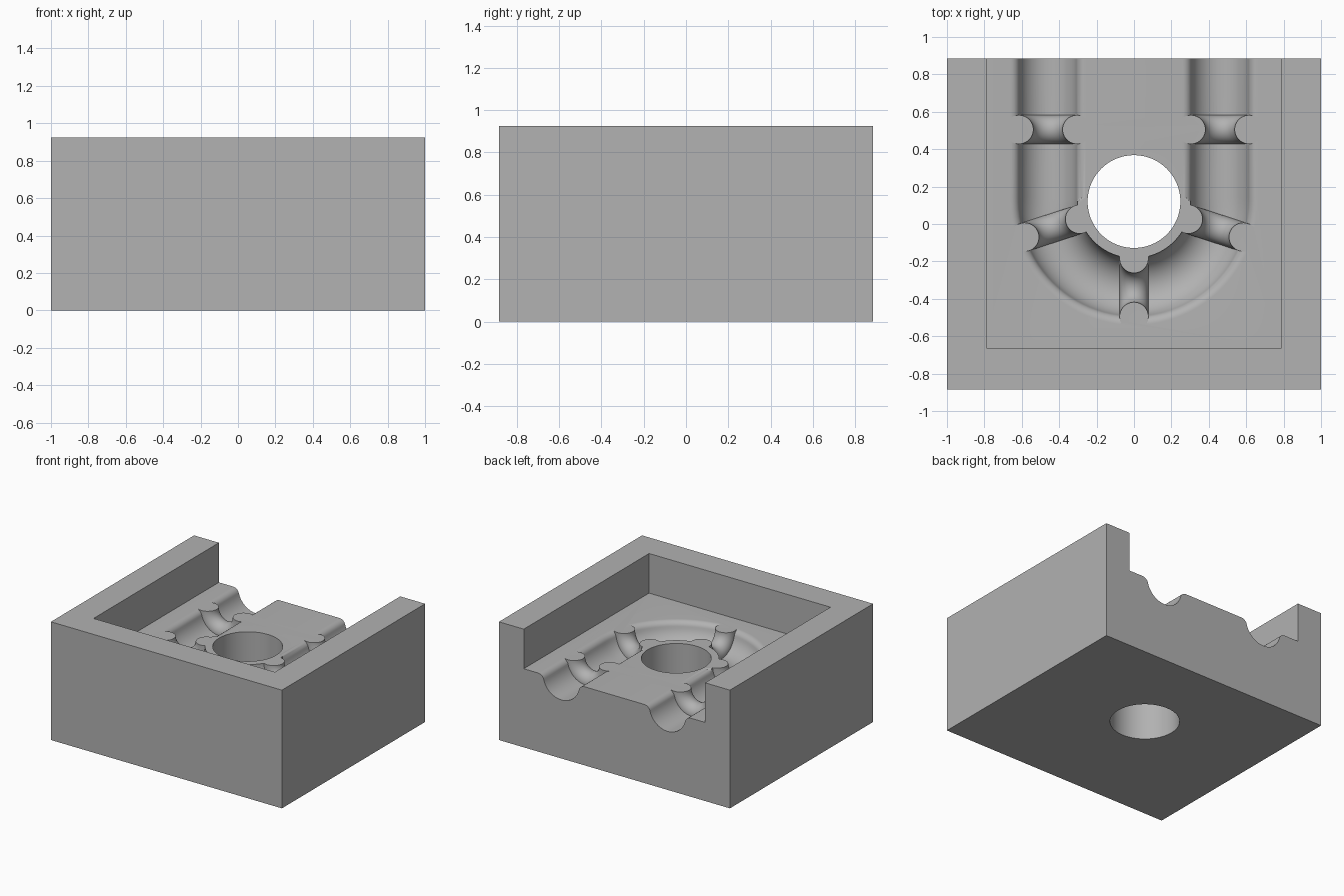
import bpy, bmesh, math
from mathutils import Matrix, Vector

if "Cube" in bpy.data.objects:
    bpy.data.objects.remove(bpy.data.objects["Cube"])

HEIGHT, FLOOR = 0.925, 0.615      # block top and recess floor
HALF_Y = 0.885
CY = 0.12                         # centre of the bore and the bend
BEND = 0.46                       # centreline radius of the channel
R, FILLET = 0.157, 0.05           # channel radius and rounded shoulder
RING, TUBE = 0.155, 0.077         # rib ring radius and thickness

grey = bpy.data.materials.new("plain grey")
grey.use_nodes = True
colour = (0.445, 0.445, 0.445, 1)
grey.diffuse_color = colour
grey.node_tree.nodes["Principled BSDF"].inputs["Base Color"].default_value = colour


def make_object(name, bm, helper=True):
    bmesh.ops.recalc_face_normals(bm, faces=bm.faces)
    mesh = bpy.data.meshes.new(name)
    bm.to_mesh(mesh)
    bm.free()
    obj = bpy.data.objects.new(name, mesh)
    bpy.context.collection.objects.link(obj)
    mesh.materials.append(grey)
    obj.hide_render = helper
    return obj


def box(name, low, high, helper=True):
    bm = bmesh.new()
    low, high = Vector(low), Vector(high)
    size = Matrix.Diagonal((high - low).to_4d())
    bmesh.ops.create_cube(bm, size=1, matrix=Matrix.Translation((low + high) / 2) @ size)
    return make_object(name, bm, helper)


def loft(bm, rings):
    rows = [[bm.verts.new(p) for p in ring] for ring in rings]
    n = len(rows[0])
    for a, b in zip(rows, rows[1:]):
        for i in range(n):
            j = (i + 1) % n
            bm.faces.new((a[i], a[j], b[j], b[i]))
    bm.faces.new(rows[0])
    bm.faces.new(rows[-1])


def cut(target, cutter):
    mod = target.modifiers.new("cut " + cutter.name, "BOOLEAN")
    mod.operation, mod.solver, mod.object = "DIFFERENCE", "EXACT", cutter
    bpy.context.view_layer.objects.active = target
    bpy.ops.object.modifier_apply(modifier=mod.name)


def half_profile():
    # From the channel bottom, out around the bowl, over the shoulder, and up
    steep = math.acos(FILLET / (R + FILLET))
    reach = math.sqrt((R + FILLET) ** 2 - FILLET ** 2)
    pts = [(R * math.sin(steep * i / 14), -R * math.cos(steep * i / 14)) for i in range(15)]
    for i in range(1, 9):
        t = steep * (1 - i / 8)
        pts.append((reach - FILLET * math.sin(t), -FILLET + FILLET * math.cos(t)))
    return pts + [(reach, 0.1)]


def section(rounded_inside):
    outer = half_profile()
    inner = outer[1:]
    if not rounded_inside:
        inner = [(math.sqrt(R * R - min(h, 0) ** 2), h) for u, h in inner]
    return [(-u, h) for u, h in reversed(inner)] + outer


def place(prof, x, y, direction):
    return [(x + u * direction[0], y + u * direction[1], FLOOR + h) for u, h in prof]


# Channel cutter: straight leg, half-circle bend, straight leg
straight, bend = section(True), section(False)
rings = [place(straight, BEND, y, (1, 0)) for y in (1.0, CY + 0.02)]
for i in range(49):
    a = -math.pi * i / 48
    d = (math.cos(a), math.sin(a))
    rings.append(place(bend, BEND * d[0], CY + BEND * d[1], d))
rings += [place(straight, -BEND, y, (-1, 0)) for y in (CY + 0.02, 1.0)]
bm = bmesh.new()
loft(bm, rings)
channel = make_object("channel_cutter", bm)

# Ring ribs standing across the channel
spots = [(x, 0.505, 0) for x in (-BEND, BEND)]
for deg in (-18, -90, -162):
    a = math.radians(deg)
    spots.append((BEND * math.cos(a), CY + BEND * math.sin(a), a))
for x, y, turn in spots:
    bpy.ops.mesh.primitive_torus_add(
        major_radius=RING, minor_radius=TUBE, major_segments=64, minor_segments=40,
        location=(x, y, FLOOR), rotation=(math.pi / 2, 0, turn))
    rib = bpy.context.object
    rib.name = "rib_shape"
    rib.hide_render = True
    cut(channel, rib)
    bpy.data.objects.remove(rib)

# Block with open-backed recess
block = box("channel_block", (-1, -HALF_Y, 0), (1, HALF_Y, HEIGHT), helper=False)
recess = box("recess_cutter", (-0.785, -0.665, FLOOR), (0.785, 1.1, 1.2))

# Vertical bore
bm = bmesh.new()
bmesh.ops.create_cone(bm, cap_ends=True, segments=96, radius1=0.248, radius2=0.248,
                      depth=3, matrix=Matrix.Translation((0, CY, 0.5)))
bore = make_object("bore_cutter", bm)

for cutter in (recess, channel, bore):
    cut(block, cutter)
    bpy.data.objects.remove(cutter)

bpy.ops.object.select_all(action="DESELECT")
block.select_set(True)
bpy.context.view_layer.objects.active = block
bpy.ops.object.shade_smooth_by_angle(angle=math.radians(30))
